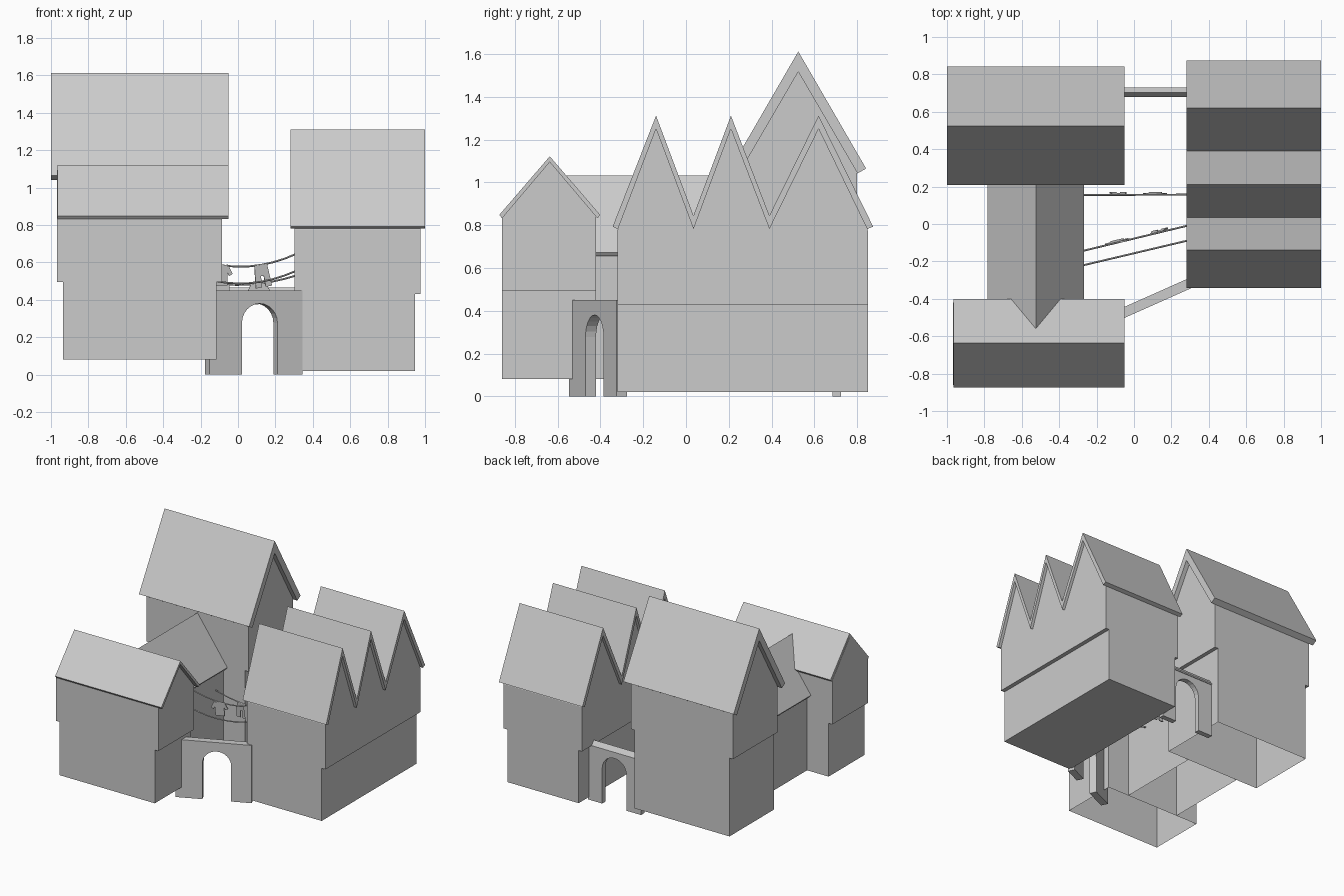
import bpy, bmesh, math
from mathutils import Matrix, Vector

if "Cube" in bpy.data.objects:
    bpy.data.objects.remove(bpy.data.objects["Cube"])


def prism(name, pts, a0, a1, axis='x', open_bottom=False, matrix=None):
    """Extrude a 2D profile (horizontal, z) along x or y."""
    bm = bmesh.new()

    def P(p, a):
        return (a, p[0], p[1]) if axis == 'x' else (p[0], a, p[1])
    A = [bm.verts.new(P(p, a0)) for p in pts]
    B = [bm.verts.new(P(p, a1)) for p in pts]
    bm.faces.new(A)
    bm.faces.new(B[::-1])
    n = len(pts)
    for i in range(n):
        j = (i + 1) % n
        bm.faces.new((A[i], B[i], B[j], A[j]))
    bmesh.ops.recalc_face_normals(bm, faces=bm.faces)
    if open_bottom:
        bm.normal_update()
        zmin = min(v.co.z for v in bm.verts)
        low = [f for f in bm.faces if all(abs(v.co.z - zmin) < 1e-5 for v in f.verts)]
        bmesh.ops.delete(bm, geom=low, context='FACES_ONLY')
    if matrix:
        bm.transform(matrix)
    me = bpy.data.meshes.new(name)
    bm.to_mesh(me)
    bm.free()
    ob = bpy.data.objects.new(name, me)
    bpy.context.collection.objects.link(ob)
    return ob


def rect(p0, p1, z0, z1):
    return [(p0, z0), (p1, z0), (p1, z1), (p0, z1)]


def house(name, lower, upper, roof_x, base, ledge, outer, inner, open_bottom):
    """Lower storey, jettied upper storey with gables, and a folded roof slab."""
    y0, y1 = WALL_Y[name]
    prism(name + "_lower_storey", rect(y0, y1, base, ledge), *lower, open_bottom=open_bottom)
    # gable walls follow the underside of the roof
    ia, ib = inner[0], inner[1]
    za = ia[1] + (ib[1] - ia[1]) * (y0 - ia[0]) / (ib[0] - ia[0])
    ia, ib = inner[-1], inner[-2]
    zb = ia[1] + (ib[1] - ia[1]) * (y1 - ia[0]) / (ib[0] - ia[0])
    prism(name + "_upper_storey",
          [(y0, ledge), (y1, ledge), (y1, zb)] + inner[-2:0:-1] + [(y0, za)], *upper)
    prism(name + "_roof", outer + inner[::-1], *roof_x)


WALL_Y = {"front_house": (-0.86, -0.42), "tall_house": (0.25, 0.80), "row_house": (-0.32, 0.85)}

# front left house
house("front_house", (-0.935, -0.115), (-0.967, -0.085), (-0.965, -0.05), 0.08, 0.495,
      [(-0.873, 0.848), (-0.637, 1.122), (-0.401, 0.848)],
      [(-0.86, 0.832), (-0.637, 1.095), (-0.414, 0.832)], True)
# back left tall house
house("tall_house", (-0.935, -0.115), (-0.965, -0.085), (-1.0, -0.05), 0.08, 0.69,
      [(0.208, 1.065), (0.525, 1.612), (0.842, 1.065)],
      [(0.248, 1.042), (0.525, 1.517), (0.802, 1.042)], True)
# right house with three gables
house("row_house", (0.33, 0.945), (0.302, 0.977), (0.28, 1.0), 0.02, 0.43,
      [(-0.343, 0.793), (-0.14, 1.312), (0.035, 0.845), (0.21, 1.312),
       (0.39, 0.845), (0.62, 1.312), (0.875, 0.793)],
      [(-0.318, 0.782), (-0.14, 1.25), (0.035, 0.782), (0.21, 1.25),
       (0.39, 0.782), (0.62, 1.25), (0.847, 0.782)], False)

# link wing between the left houses
cx = -0.525
prism("link_walls", [(cx - 0.225, 0.08), (cx + 0.225, 0.08), (cx + 0.225, 0.69),
                     (cx, 1.005), (cx - 0.225, 0.69)], -0.42, 0.25, 'y', True)
prism("link_roof", [(cx - 0.258, 0.673), (cx, 1.032), (cx + 0.258, 0.673),
                    (cx + 0.245, 0.656), (cx, 1.0), (cx - 0.245, 0.656)], -0.58, 0.28, 'y')


# archways closing the courtyard
def arch_profile(u0, u1, mid, r, spring, top):
    arc = [(mid + r * math.cos(t), spring + r * math.sin(t))
           for t in [math.pi * i / 12 for i in range(13)]]
    return [(u1, 0), (u1, top), (u0, top), (u0, 0), (mid - r, 0)] + arc[::-1] + [(mid + r, 0)]


turn = Matrix.Translation((0.085, -0.412, 0)) @ Matrix.Rotation(math.radians(24), 4, 'Z')
prism("front_arch", arch_profile(-0.273, 0.273, 0.022, 0.104, 0.276, 0.45),
      -0.027, 0.027, 'y', matrix=turn)
prism("back_arch", arch_profile(-0.12, 0.335, 0.11, 0.105, 0.275, 0.42), 0.685, 0.725, 'y')
prism("back_arch_cap", [(0.678, 0.42), (0.73, 0.42), (0.73, 0.43), (0.704, 0.465), (0.678, 0.43)],
      -0.115, 0.335)


# washing lines and laundry
def line_point(a, b, sag, t):
    p = Vector(a).lerp(Vector(b), t)
    p.z -= sag * 4 * t * (1 - t)
    return p


def washing_line(name, a, b, sag):
    cu = bpy.data.curves.new(name, 'CURVE')
    cu.dimensions = '3D'
    cu.bevel_depth = 0.005
    cu.bevel_resolution = 0
    sp = cu.splines.new('POLY')
    sp.points.add(10)
    for i, q in enumerate(sp.points):
        q.co = (*line_point(a, b, sag, i / 10), 1)
    bpy.context.collection.objects.link(bpy.data.objects.new(name, cu))


TROUSERS = [(-0.035, 0), (0.035, 0), (0.045, -0.12), (0.01, -0.12), (0.008, -0.06),
            (-0.008, -0.06), (-0.01, -0.12), (-0.045, -0.12)]
SHIRT = [(-0.04, 0), (0.04, 0), (0.065, -0.05), (0.045, -0.06), (0.035, -0.04),
         (0.035, -0.11), (-0.035, -0.11), (-0.035, -0.04), (-0.045, -0.06), (-0.065, -0.05)]

lines = {
    "high": ((-0.32, -0.155, 0.66), (0.31, -0.003, 0.645), 0.075),
    "middle": ((-0.32, -0.232, 0.57), (0.31, -0.083, 0.555), 0.075),
    "low": ((-0.32, 0.155, 0.53), (0.31, 0.157, 0.53), 0.05),
}
for n, (a, b, sag) in lines.items():
    washing_line(n + "_washing_line", a, b, sag)

for i, (n, t, shape, tilt) in enumerate([("high", 0.36, SHIRT, -3), ("high", 0.7, TROUSERS, -10),
                                         ("low", 0.38, TROUSERS, 2), ("low", 0.68, SHIRT, -4)]):
    a, b, sag = lines[n]
    d = Vector(b) - Vector(a)
    m = (Matrix.Translation(line_point(a, b, sag, t))
         @ Matrix.Rotation(math.atan2(d.y, d.x), 4, 'Z')
         @ Matrix.Rotation(math.radians(tilt), 4, 'Y') @ Matrix.Rotation(math.radians(6), 4, 'X'))
    prism("laundry_%d" % (i + 1), shape, -0.004, 0.004, 'y', matrix=m)
